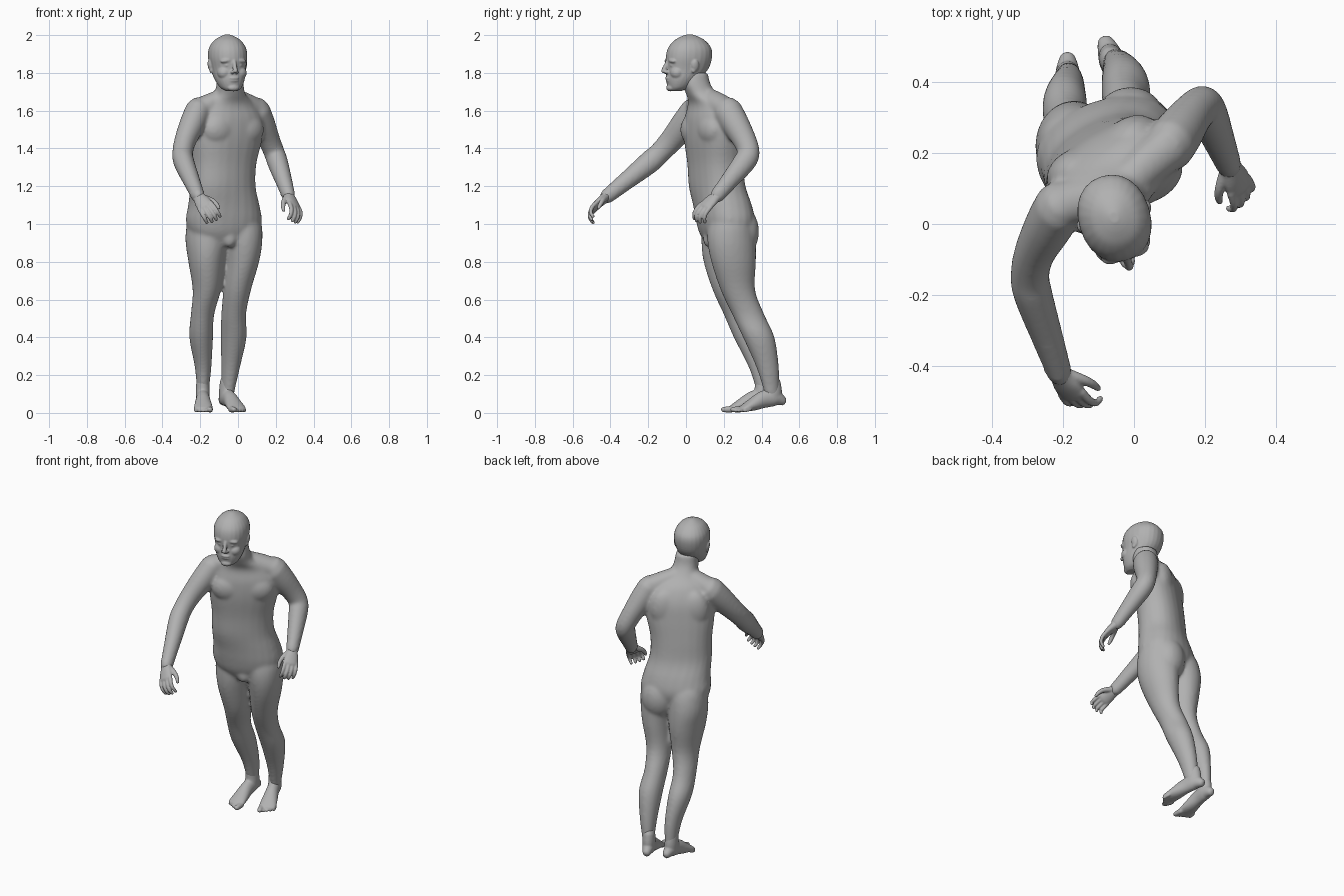
import bpy, bmesh, math
from mathutils import Vector, Matrix

cube = bpy.data.objects.get("Cube")
if cube:
    bpy.data.objects.remove(cube)

skin = bpy.data.materials.new("grey_skin")
skin.use_nodes = True
GREY = (0.44, 0.44, 0.44, 1)
skin.diffuse_color = GREY
skin.node_tree.nodes["Principled BSDF"].inputs["Base Color"].default_value = GREY
SIDES = 24


def resample(rows, steps=4):
    """Catmull-Rom interpolation of station rows."""
    rows = [Vector(r) for r in rows]
    out = []
    for i in range(len(rows) - 1):
        p1, p2 = rows[i], rows[i + 1]
        m1 = (p2 - rows[max(i - 1, 0)]) / 2
        m2 = (rows[min(i + 2, len(rows) - 1)] - p1) / 2
        for k in range(steps):
            t = k / steps
            h = t * t * (3 - 2 * t)
            out.append(p1 * (1 - h) + p2 * h + m1 * t * (1 - t) ** 2 - m2 * t * t * (1 - t))
    return out + [rows[-1]]


def loft(bm, rings, power=2.0):
    """Skin closed rings given as (centre, u axis, v axis)."""
    loops = []
    for c, u, v in rings:
        loop = []
        for k in range(SIDES):
            a = math.tau * k / SIDES
            p, q = [math.copysign(abs(w) ** (2 / power), w) for w in (math.cos(a), math.sin(a))]
            loop.append(bm.verts.new(c + u * p + v * q))
        loops.append(loop)
    for a, b in zip(loops, loops[1:]):
        for k in range(SIDES):
            j = (k + 1) % SIDES
            bm.faces.new((a[k], a[j], b[j], b[k]))
    bm.faces.new(loops[0][::-1])
    bm.faces.new(loops[-1])


def stack(bm, rows, power=2.0):
    """Level rings: x, y, z, half width, half depth, yaw in degrees."""
    rings = []
    for x, y, z, a, b, yaw in resample(rows):
        turn = Matrix.Rotation(math.radians(yaw), 3, "Z")
        rings.append((Vector((x, y, z)), turn @ Vector((a, 0, 0)), turn @ Vector((0, b, 0))))
    loft(bm, rings, power)


def tube(bm, points, sizes, side=(1, 0, 0)):
    """Rings across a path, with rounded ends; sizes are half width, half thickness."""
    rows = resample([(*p, *s) for p, s in zip(points, sizes)])
    side, rings = Vector(side), []
    for i, row in enumerate(rows):
        t = (rows[min(i + 1, len(rows) - 1)] - rows[max(i - 1, 0)]).to_3d().normalized()
        u = (side - t * side.dot(t)).normalized()
        c = Vector(row[:3])
        ring = (c, u * row[3], t.cross(u) * row[4])
        ends = [(c + t * e * f * min(row[3:]), ring[1] * g, ring[2] * g)
                for e in ((-1,) if i == 0 else (1,)) for f, g in ((0.9, 0.4), (0.6, 0.78))]
        if i == 0:
            rings += ends + [ring]
        elif i == len(rows) - 1:
            rings += [ring] + ends[::-1]
        else:
            rings.append(ring)
    loft(bm, rings)


def blob(bm, frame, loc, radii, tilt=0):
    m = frame @ Matrix.Translation(loc) @ Matrix.Rotation(tilt, 4, "Y") @ Matrix.Diagonal((*radii, 1))
    bmesh.ops.create_uvsphere(bm, u_segments=24, v_segments=16, radius=1, matrix=m)


def frame_at(x, y, yaw):
    return Matrix.Translation((x, y, 0)) @ Matrix.Rotation(math.radians(yaw), 4, "Z")


def finish(bm, name, voxel, smooth):
    """Fuse the overlapping volumes into one continuous skin."""
    mesh = bpy.data.meshes.new(name)
    bmesh.ops.recalc_face_normals(bm, faces=bm.faces)
    bm.to_mesh(mesh)
    bm.free()
    mesh.materials.append(skin)
    obj = bpy.data.objects.new(name, mesh)
    bpy.context.collection.objects.link(obj)
    fuse = obj.modifiers.new("fuse", "REMESH")
    fuse.mode, fuse.voxel_size, fuse.use_smooth_shade = "VOXEL", voxel, True
    soft = obj.modifiers.new("soften", "SMOOTH")
    soft.factor, soft.iterations = 0.5, smooth


# Torso and neck
body = bmesh.new()
stack(body, [(-.07, .215, .88, .12, .09, 20), (-.073, .21, .95, .185, .125, 20),
             (-.075, .208, 1.02, .205, .142, 20), (-.075, .193, 1.1, .193, .14, 24),
             (-.08, .165, 1.2, .18, .13, 30), (-.075, .155, 1.32, .18, .127, 30),
             (-.06, .145, 1.45, .2, .128, 30), (-.05, .14, 1.55, .195, .12, 30),
             (-.05, .125, 1.63, .15, .095, 30), (-.045, .085, 1.685, .085, .08, 25),
             (-.042, .055, 1.74, .07, .074, 20), (-.045, .05, 1.8, .065, .065, 17)], 2.3)
chest, hips = frame_at(-.06, .145, 30), frame_at(-.075, .21, 20)
for s in (-1, 1):
    blob(body, chest, (s * .085, -.072, 1.5), (.095, .06, .085))       # pectoral
    blob(body, chest, (s * .09, .06, 1.5), (.085, .058, .12))          # shoulder blade
    blob(body, chest, (s * .08, -.06, 1.63), (.08, .018, .015), s * .1)  # collarbone
    blob(body, hips, (s * .085, .06, .96), (.1, .09, .13))             # buttock
blob(body, hips, (0, -.09, .92), (.04, .035, .045))

# Legs, tapered into the hips
stack(body, [(-.14, .21, 1.1, .06, .07, 10), (-.155, .21, 1.02, .108, .115, 10),
             (-.165, .213, .92, .113, .132, 10),
             (-.165, .22, .8, .098, .127, 0), (-.165, .237, .65, .075, .096, 0),
             (-.188, .28, .52, .062, .08, 0), (-.195, .335, .4, .063, .083, 0),
             (-.185, .39, .25, .045, .062, 0), (-.185, .412, .14, .034, .046, 0),
             (-.185, .42, .09, .03, .04, 0)])
stack(body, [(-.01, .23, 1.1, .06, .07, 20), (.008, .235, 1.02, .11, .115, 20),
             (.018, .24, .92, .109, .13, 20),
             (.018, .252, .8, .092, .12, 15), (-.005, .275, .65, .073, .092, 10),
             (-.023, .33, .52, .065, .086, 10), (-.023, .385, .4, .068, .084, 10),
             (-.038, .43, .25, .05, .062, 15), (-.05, .45, .14, .036, .046, 20),
             (-.055, .455, .09, .032, .04, 20)])

# Arms and the slope from neck to shoulder
ARM_SIZES = [(.07, .078), (.068, .074), (.058, .063), (.055, .058), (.055, .06), (.045, .048), (.036, .04)]
ARMS = {"right": [(-.21, .05, 1.6), (-.293, -.14, 1.375), (-.21, -.42, 1.145)],
        "left": [(.1, .22, 1.6), (.193, .332, 1.375), (.268, .165, 1.15)]}
for shoulder, elbow, wrist in (map(Vector, joints) for joints in ARMS.values()):
    bulge = (elbow - shoulder.lerp(wrist, .5)).normalized() * .012
    path = [shoulder, shoulder.lerp(elbow, .3) + bulge / 2, shoulder.lerp(elbow, .7) + bulge, elbow,
            elbow.lerp(wrist, .22) + bulge, elbow.lerp(wrist, .65) + bulge / 2, wrist]
    tube(body, path, ARM_SIZES)
    neck = Vector((-.045, .095, 1.68))
    tube(body, [neck, neck.lerp(shoulder, .5) + Vector((0, 0, .008)), shoulder],
         [(.05, .05), (.06, .052), (.066, .066)], (0, 1, 0))
finish(body, "body", .009, 11)

# Hands: palm, four curled fingers and a thumb
AIMS = {"right": ((.4, -.68, -.55), (.8, .1, .5)), "left": ((.36, -.7, -.6), (-.6, -.5, .3))}
for name, (aim, across) in AIMS.items():
    bm = bmesh.new()
    w, d, s = Vector(ARMS[name][-1]), Vector(aim).normalized(), Vector(across)
    s = (s - d * s.dot(d)).normalized()
    n = d.cross(s)
    if n.z > 0:
        n = -n

    def at(along, side, down):
        return w + d * along + s * side + n * down

    tube(bm, [at(-.03, 0, 0), at(.01, 0, 0), at(.05, 0, 0), at(.09, 0, .003)],
         [(.035, .035), (.033, .027), (.041, .022), (.042, .018)], s)
    for i, size in enumerate((.8, .95, 1, .93)):
        o = (i - 1.5) * .022
        tube(bm, [at(.08, o, .002), at(.08 + .045 * size, o * 1.1, .008),
                  at(.08 + .075 * size, o * 1.15, .026), at(.08 + .085 * size, o * 1.15, .052)],
             [(.012, .012), (.0115, .0115), (.01, .01), (.009, .009)], s)
    tube(bm, [at(.02, .02, .008), at(.055, .048, .02), at(.085, .058, .032), at(.11, .058, .042)],
         [(.018, .018), (.014, .014), (.012, .012), (.009, .009)], n)
    finish(bm, name + "_hand", .0045, 3)

# Feet: ankle, raised heel, instep, ball and five toes
FEET = {"right": ((-.188, .48), (.02, -1), 1), "left": ((-.085, .525), (.34, -.94), -1)}
SECTIONS = [(.02, .066, .026, .028), (.06, .08, .036, .045), (.12, .072, .037, .046),
            (.18, .046, .045, .035), (.225, .028, .05, .022), (.245, .021, .047, .015)]
for name, (heel, aim, inner) in FEET.items():
    bm = bmesh.new()
    heel, f = Vector((*heel, 0)), Vector((*aim, 0)).normalized()
    s = Vector((-f.y, f.x, 0)) * inner
    tube(bm, [heel + f * a + Vector((0, 0, z)) for a, z, _, _ in SECTIONS], [r[2:] for r in SECTIONS], s)
    tube(bm, [heel + f * a + Vector((0, 0, z)) for a, z in ((.073, .165), (.069, .12), (.075, .08))],
         [(.034, .044), (.037, .049), (.037, .056)], s)
    for i in range(5):
        r = .0165 if i == 0 else .0115 - .0005 * i
        base = heel + f * (.235 - .006 * i) + s * (.034 - .0185 * i)
        tip = base + f * (.048 - .004 * i)
        base.z, tip.z = .019, r + .001
        tube(bm, [base, base.lerp(tip, .5), tip], [(r, r), (r, r), (r * .9, r * .85)], s)
    finish(bm, name + "_foot", .005, 5)

# Head: skull, brow, eyes, nose, lips, chin and ears
head = bmesh.new()
face = frame_at(-.05, 0, 17)
rows = [(-.058, 1.704, .03, .03), (-.042, 1.722, .056, .056), (-.02, 1.765, .078, .086),
        (.008, 1.82, .09, .111), (.016, 1.88, .101, .123), (.02, 1.93, .096, .116),
        (.02, 1.97, .071, .084), (.02, 1.992, .038, .047), (.02, 2.003, .012, .015)]
stack(head, [(*(face @ Vector((0, y, z))).to_2d(), z, a, b, 17) for y, z, a, b in rows], 2.15)
for s in (-1, 1):
    blob(head, face, (s * .035, -.084, 1.865), (.036, .022, .014), s * .12)  # brow
    blob(head, face, (s * .034, -.084, 1.84), (.017, .016, .01))            # eye
    blob(head, face, (s * .042, -.062, 1.8), (.038, .037, .035))            # cheek
    blob(head, face, (s * .012, -.111, 1.804), (.01, .014, .009))           # nostril
    blob(head, face, (s * .097, .022, 1.838), (.01, .02, .031), s * .2)     # ear
    blob(head, face, (s * .093, .014, 1.815), (.008, .012, .016))           # earlobe
blob(head, face, (0, -.088, 1.72), (.032, .02, .018))
blob(head, face, (0, -.068, 1.765), (.045, .038, .04))
bridge = [face @ Vector(p) for p in ((0, -.098, 1.86), (0, -.112, 1.835), (0, -.126, 1.81))]
tube(head, bridge, [(.012, .014), (.011, .013), (.013, .012)], face.to_3x3() @ Vector((1, 0, 0)))
for z, depth in ((1.772, -.102), (1.759, -.099)):
    blob(head, face, (0, depth, z), (.026, .012, .0075))
finish(head, "head", .0045, 5)
